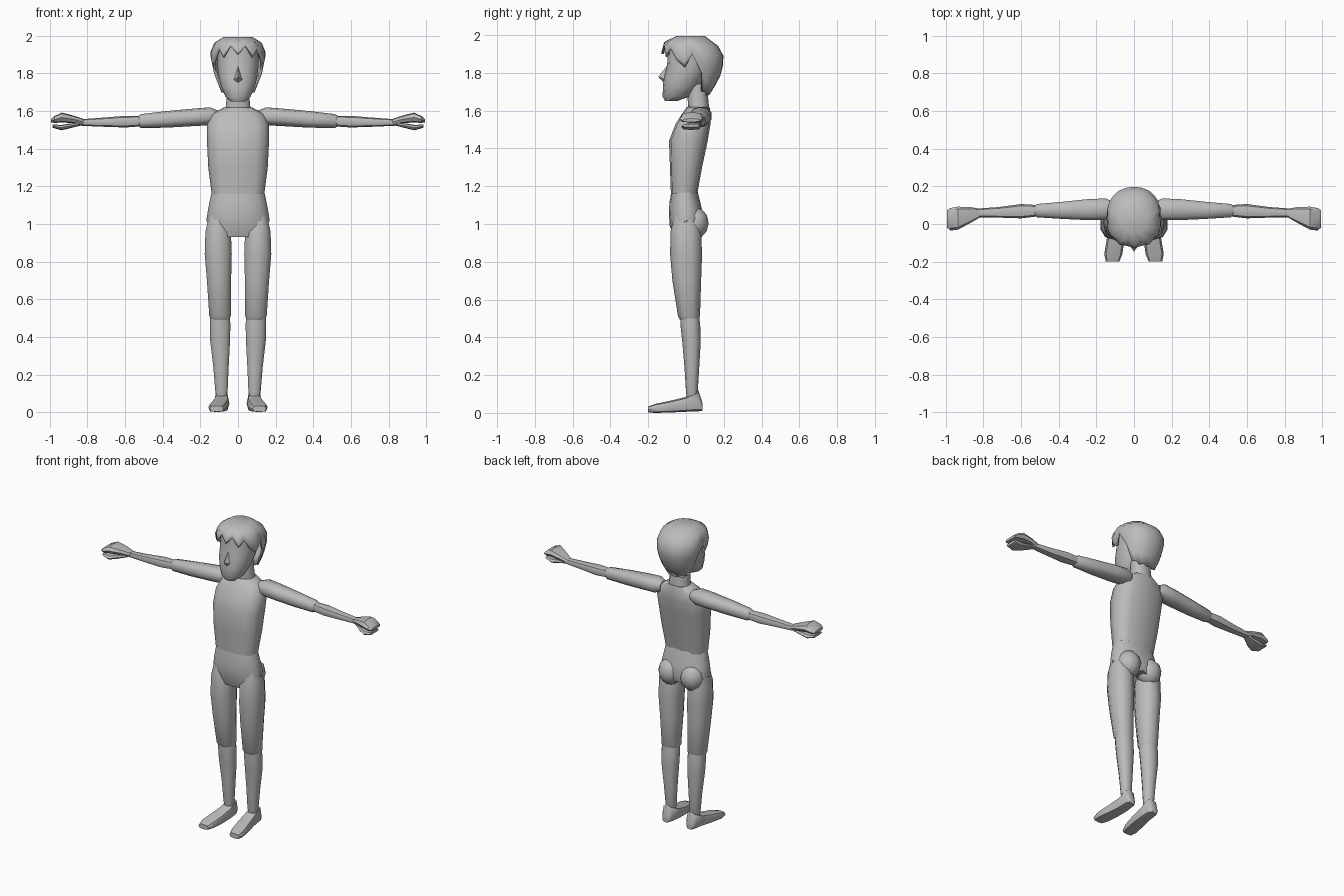
import bpy, bmesh, math
from mathutils import Vector

old = bpy.data.objects.get("Cube")
if old:
    bpy.data.objects.remove(old)

GREY = (0.5, 0.5, 0.5, 1)
clay = bpy.data.materials.new("clay_grey")
clay.use_nodes = True
clay.diffuse_color = GREY
clay.node_tree.nodes["Principled BSDF"].inputs["Base Color"].default_value = GREY


def finish(name, bm, mirror=False, angle=50):
    """Turn a bmesh into a shaded object, optionally mirrored left to right."""
    bmesh.ops.recalc_face_normals(bm, faces=bm.faces)
    mesh = bpy.data.meshes.new(name)
    bm.to_mesh(mesh)
    bm.free()
    mesh.materials.append(clay)
    obj = bpy.data.objects.new(name, mesh)
    bpy.context.collection.objects.link(obj)
    if mirror:
        obj.modifiers.new("Mirror", "MIRROR").use_mirror_merge = False
    bpy.ops.object.select_all(action="DESELECT")
    obj.select_set(True)
    bpy.context.view_layer.objects.active = obj
    bpy.ops.object.shade_smooth_by_angle(angle=math.radians(angle))
    return obj


def section(u0, u1, v0, v1, i, sides, power=1.0):
    """Point i on a rounded outline that fills the given bounds, starting at v0."""
    a = 2 * math.pi * i / sides
    s, c = math.sin(a), -math.cos(a)
    s, c = (math.copysign(abs(k) ** power, k) for k in (s, c))
    return (u0 + u1) / 2 + s * (u1 - u0) / 2, (v0 + v1) / 2 + c * (v1 - v0) / 2


def skin(bm, rows):
    for low, high in zip(rows, rows[1:]):
        for i in range(len(low)):
            j = (i + 1) % len(low)
            bm.faces.new((low[i], low[j], high[j], high[i]))


def cap(bm, row):
    centre = bm.verts.new(sum((v.co for v in row), Vector()) / len(row))
    for i, v in enumerate(row):
        bm.faces.new((v, row[(i + 1) % len(row)], centre))


def tube(name, axis, stations, sides=10, power=0.85, mirror=False, angle=50):
    """Loft through stations of (position, u min, u max, v min, v max)."""
    place = {"x": lambda p, u, v: (p, u, v),
             "y": lambda p, u, v: (u, p, v),
             "z": lambda p, u, v: (u, v, p)}[axis]
    bm = bmesh.new()
    rows = [[bm.verts.new(place(p, *section(*b, i, sides, power))) for i in range(sides)]
            for p, *b in stations]
    skin(bm, rows)
    cap(bm, rows[0])
    cap(bm, rows[-1])
    return finish(name, bm, mirror, angle)


def sample(profile, z):
    """Half width, front and back of a top-down profile at height z."""
    for a, b in zip(profile, profile[1:]):
        if z >= b[0]:
            t = min(1, (a[0] - z) / (a[0] - b[0]))
            return [p + (q - p) * t for p, q in zip(a[1:], b[1:])]
    return profile[-1][1:]


def skirted(name, profile, half_edge, levels, closed=False, power=0.9):
    """Shell with a jagged hem; hem heights run from the front round to the back."""
    hem = half_edge + half_edge[-2:0:-1]
    top, sides = profile[0][0], len(hem)
    bm = bmesh.new()
    rows = []
    for k in range(levels + 1):
        row = []
        for i, edge in enumerate(hem):
            z = top + (edge - top) * k / levels
            w, front, back = sample(profile, z)
            row.append(bm.verts.new((*section(-w, w, front, back, i, sides, power), z)))
        rows.append(row)
    skin(bm, rows)
    cap(bm, rows[0])
    if closed:
        cap(bm, rows[-1])
    return finish(name, bm)


# Trunk and neck
tube("torso", "z", [
    (1.16, -.14, .14, -.08, .06), (1.3, -.158, .158, -.085, .085),
    (1.44, -.165, .165, -.09, .115), (1.53, -.165, .165, -.055, .13),
    (1.585, -.14, .14, -.02, .13), (1.62, -.075, .075, .005, .125)],
    sides=12, power=.72)
tube("neck", "z", [(1.58, -.075, .075, .01, .125), (1.64, -.066, .066, .01, .12),
                   (1.74, -.06, .06, .005, .11)])

# Pelvis with cut leg openings and two rounded rear lobes
skirted("pelvis", [(1.17, .14, -.078, .062), (1.1, .155, -.09, .08),
                   (1.0, .172, -.09, .1), (.92, .13, -.06, .07)],
        [.93, .93, 1.0, .99, 1.02, .98, .97, .95, .97], 4, closed=True)
bm = bmesh.new()
bmesh.ops.create_uvsphere(bm, u_segments=10, v_segments=6, radius=1)
for v in bm.verts:
    v.co = Vector((.08 + v.co.x * .078, .045 + v.co.y * .075, 1.005 + v.co.z * .085))
finish("rear_lobes", bm, mirror=True)

# Legs
tube("thighs", "z", [
    (1.06, .07, .15, -.06, .06), (.96, .035, .176, -.082, .08),
    (.84, .03, .18, -.084, .085), (.7, .034, .168, -.072, .08),
    (.51, .036, .155, -.042, .074), (.49, .045, .145, -.03, .065)], mirror=True)
tube("shins", "z", [
    (.53, .045, .148, -.03, .066), (.47, .038, .152, -.03, .075),
    (.38, .04, .15, -.02, .078), (.24, .048, .133, -.008, .07),
    (.11, .054, .122, 0, .062), (.08, .06, .115, .005, .055)], mirror=True)
tube("feet", "y", [
    (.088, .065, .112, .012, .05), (.066, .05, .125, .008, .118),
    (.0, .046, .13, .006, .085), (-.08, .05, .145, .002, .065),
    (-.16, .062, .158, 0, .048), (-.2, .078, .15, .002, .034)],
    sides=8, power=.65, mirror=True)

# Arms, held straight out
tube("upper_arms", "x", [
    (.11, .04, .12, 1.54, 1.605), (.15, .02, .138, 1.525, 1.62),
    (.24, .018, .135, 1.52, 1.613), (.38, .025, .12, 1.512, 1.6),
    (.515, .034, .108, 1.51, 1.584), (.53, .045, .098, 1.52, 1.575)], mirror=True)
tube("forearms", "x", [
    (.5, .042, .1, 1.52, 1.575), (.6, .03, .106, 1.513, 1.575),
    (.72, .034, .09, 1.517, 1.565), (.83, .036, .082, 1.522, 1.557),
    (.86, .04, .078, 1.527, 1.553)], sides=8, mirror=True)

# Hands: a sloping fist with a folded finger plate beneath
tube("palms", "x", [
    (.82, .034, .082, 1.525, 1.558), (.87, .005, .09, 1.535, 1.575),
    (.935, -.03, .092, 1.54, 1.592), (.975, -.035, .085, 1.537, 1.574),
    (.993, -.02, .075, 1.54, 1.558)], sides=8, power=.7, mirror=True, angle=35)
tube("folded_fingers", "x", [
    (.84, .03, .075, 1.522, 1.54), (.9, -.01, .08, 1.507, 1.533),
    (.94, -.025, .08, 1.498, 1.526), (.985, -.02, .07, 1.512, 1.53)],
    sides=8, power=.7, mirror=True, angle=35)

# Head
tube("face", "z", [
    (1.65, -.038, .038, -.11, -.05), (1.675, -.068, .068, -.124, .02),
    (1.73, -.092, .092, -.122, .07), (1.78, -.104, .104, -.118, .1),
    (1.84, -.112, .112, -.1, .13), (1.94, -.11, .11, -.095, .15)],
    sides=14, power=.9)
bm = bmesh.new()
tip, bridge, base = [bm.verts.new(p) for p in ((0, -.147, 1.78), (0, -.095, 1.845), (0, -.115, 1.745))]
for side in (-1, 1):
    wing = bm.verts.new((side * .028, -.108, 1.765))
    bm.faces.new((tip, bridge, wing))
    bm.faces.new((tip, wing, base))
finish("nose", bm)

# Hair cap with a pointed fringe, side locks and a long nape
hair = skirted("hair", [
    (1.995, .075, -.05, .1), (1.965, .125, -.115, .155), (1.91, .148, -.13, .192),
    (1.87, .146, -.125, .204), (1.77, .125, -.1, .178), (1.67, .09, -.06, .115)],
    [1.9, 1.945, 1.885, 1.93, 1.865, 1.83, 1.9, 1.8, 1.7, 1.7, 1.68, 1.69, 1.68], 6)
solid = hair.modifiers.new("Thickness", "SOLIDIFY")
solid.thickness = .012
solid.offset = -1
